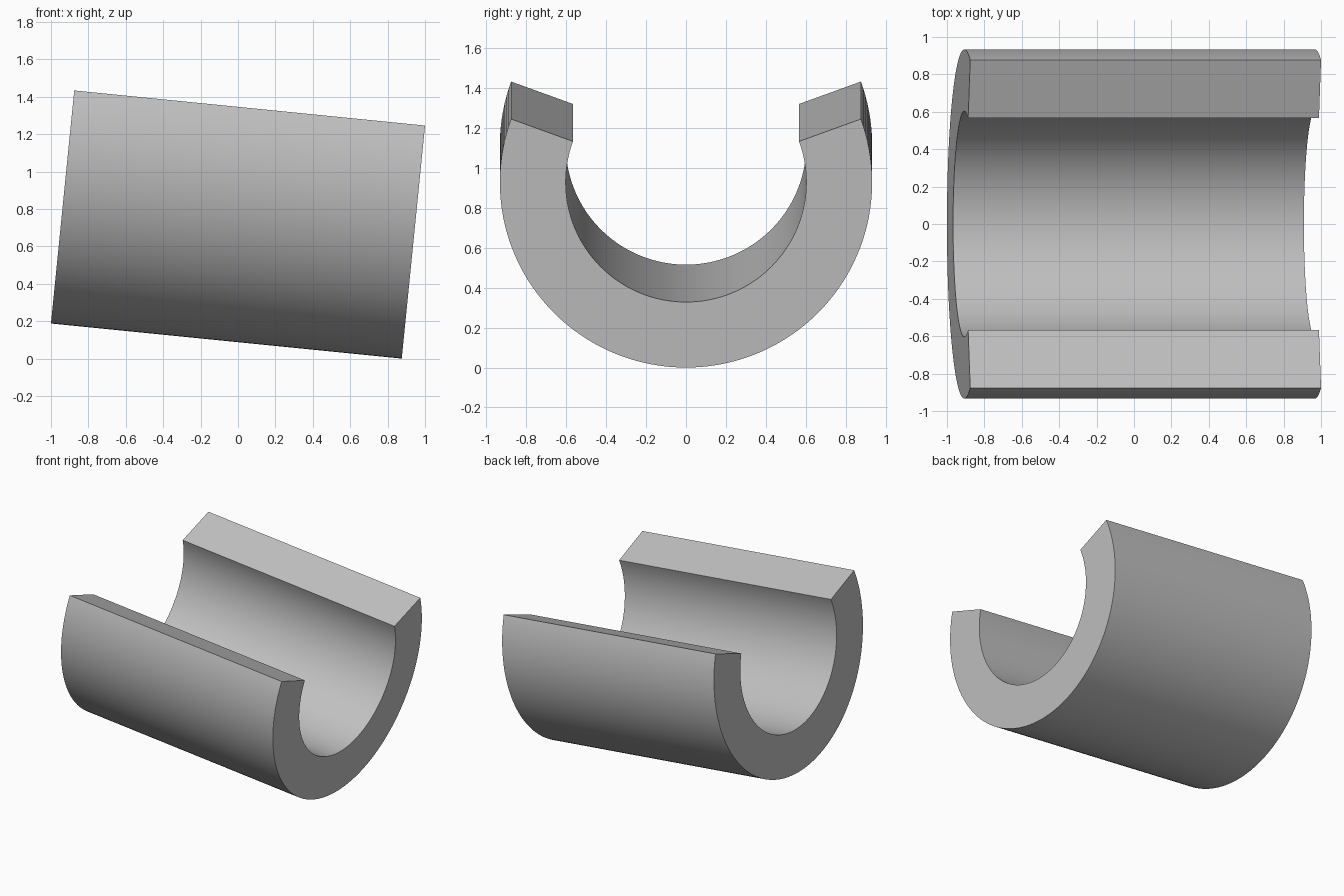
import bpy, bmesh
from math import sin, cos, atan, pi, radians

cube = bpy.data.objects.get("Cube")
if cube:
    bpy.data.objects.remove(cube, do_unlink=True)

OUTER, INNER = 0.933, 0.603     # shell radii
LENGTH = 1.885
LIP = radians(20)               # how far the arc rises past the axis on each side
TILT = atan(0.1)
STEPS = 96

mat = bpy.data.materials.new("plain grey")
mat.use_nodes = True
grey = (0.53, 0.53, 0.53, 1)
mat.diffuse_color = grey
mat.node_tree.nodes["Principled BSDF"].inputs["Base Color"].default_value = grey

# Open ring cross-section, centred on its own height
height = OUTER * (1 + sin(LIP))
axis_z = OUTER - height / 2
angles = [pi - LIP + (pi + 2 * LIP) * i / STEPS for i in range(STEPS + 1)]


def arc(bm, radius):
    return [bm.verts.new((-LENGTH / 2, radius * cos(a), axis_z + radius * sin(a))) for a in angles]


bm = bmesh.new()
outer, inner = arc(bm, OUTER), arc(bm, INNER)
section = [bm.faces.new((outer[i], outer[i + 1], inner[i + 1], inner[i])) for i in range(STEPS)]

# Extrude along the axis, keeping the starting end closed
ends = bmesh.ops.extrude_face_region(bm, geom=section, use_keep_orig=True)
moved = [v for v in ends["geom"] if isinstance(v, bmesh.types.BMVert)]
bmesh.ops.translate(bm, verts=moved, vec=(LENGTH, 0, 0))
bmesh.ops.recalc_face_normals(bm, faces=bm.faces)

mesh = bpy.data.meshes.new("half_shell")
bm.to_mesh(mesh)
bm.free()
mesh.materials.append(mat)

# Tilted trough shell
shell = bpy.data.objects.new("half_shell", mesh)
bpy.context.collection.objects.link(shell)
shell.rotation_euler.y = TILT
shell.location.z = (height * cos(TILT) + LENGTH * sin(TILT)) / 2

bpy.ops.object.select_all(action="DESELECT")
shell.select_set(True)
bpy.context.view_layer.objects.active = shell
bpy.ops.object.shade_smooth_by_angle(angle=radians(30))
